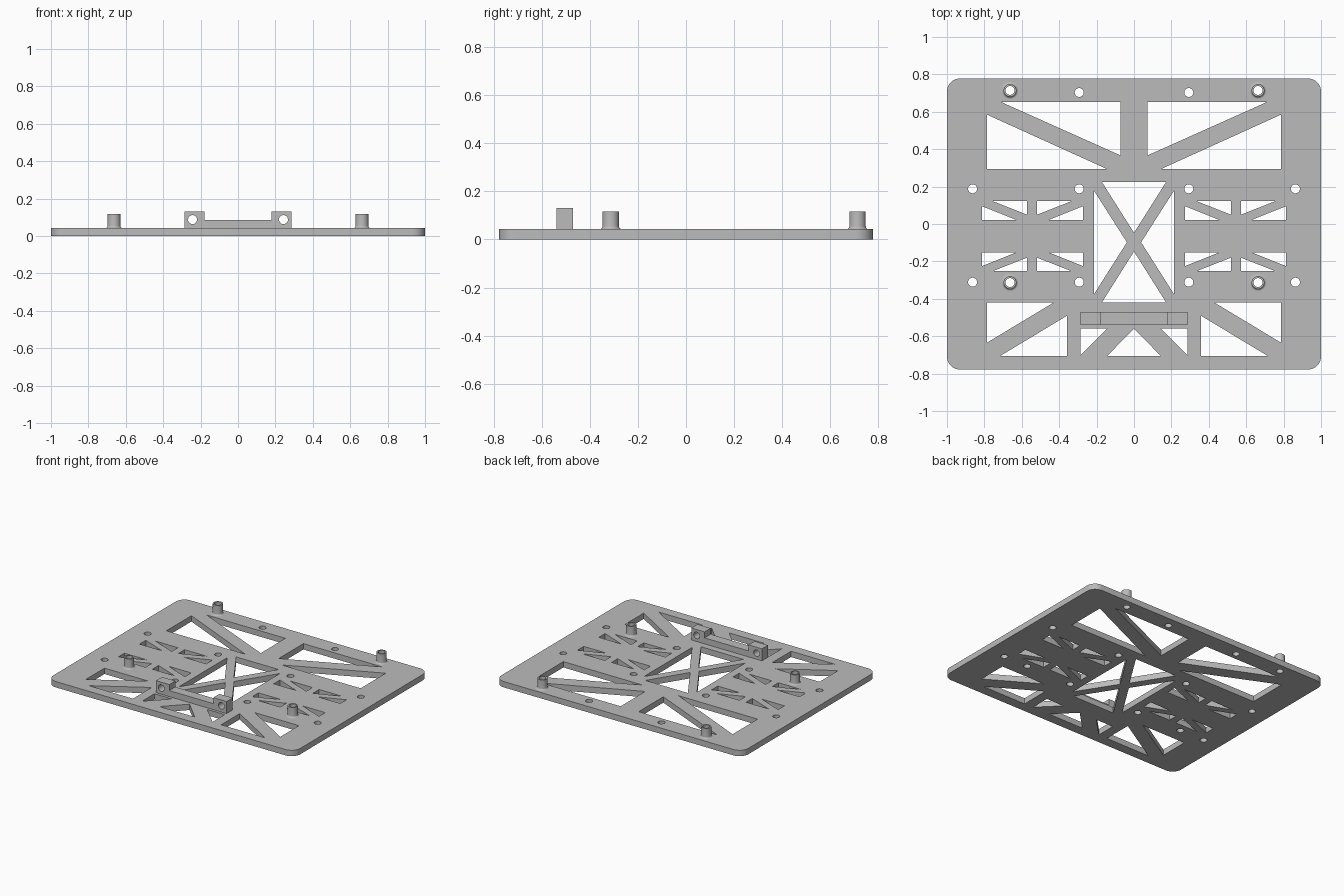
import bpy, bmesh
from math import sin, cos, pi, radians

old = bpy.data.objects.get("Cube")
if old:
    bpy.data.objects.remove(old, do_unlink=True)

grey = bpy.data.materials.new("light grey plastic")
grey.use_nodes = True
colour = (0.5, 0.5, 0.5, 1)
grey.diffuse_color = colour
grey.node_tree.nodes["Principled BSDF"].inputs["Base Color"].default_value = colour

THICK = 0.043
HOLE = 0.024


def arc(cx, cy, r, start=0.0, sweep=2 * pi, n=32):
    return [(cx + r * cos(start + sweep * i / n), cy + r * sin(start + sweep * i / n))
            for i in range(n + (sweep < 6))]


def flip(shape, sx, sy=0):
    """Mirror an outline about x = 0 and, when sy is set, about y = sy."""
    return [(x * sx, 2 * sy - y if sy else y) for x, y in shape]


def finish(name, bm):
    bmesh.ops.remove_doubles(bm, verts=bm.verts, dist=1e-5)
    bmesh.ops.recalc_face_normals(bm, faces=bm.faces)
    mesh = bpy.data.meshes.new(name)
    bm.to_mesh(mesh)
    bm.free()
    mesh.materials.append(grey)
    obj = bpy.data.objects.new(name, mesh)
    bpy.context.collection.objects.link(obj)
    bpy.ops.object.select_all(action='DESELECT')
    obj.select_set(True)
    bpy.context.view_layer.objects.active = obj
    bpy.ops.object.shade_smooth_by_angle(angle=radians(30))
    return obj


def extrude_outlines(name, outlines, thickness):
    """Fill the first outline, leave the others open, and thicken about z = 0."""
    curve = bpy.data.curves.new(name + "_profile", 'CURVE')
    curve.dimensions = '2D'
    curve.fill_mode = 'BOTH'
    curve.extrude = thickness / 2
    for outline in outlines:
        spline = curve.splines.new('POLY')
        spline.points.add(len(outline) - 1)
        for point, (x, y) in zip(spline.points, outline):
            point.co = (x, y, 0, 1)
        spline.use_cyclic_u = True
    temp = bpy.data.objects.new(name + "_profile", curve)
    bpy.context.collection.objects.link(temp)
    graph = bpy.context.evaluated_depsgraph_get()
    mesh = bpy.data.meshes.new_from_object(temp.evaluated_get(graph))
    bm = bmesh.new()
    bm.from_mesh(mesh)
    bpy.data.objects.remove(temp, do_unlink=True)
    bpy.data.curves.remove(curve)
    bpy.data.meshes.remove(mesh)
    return finish(name, bm)


# Base plate: rounded outline
R = 0.07
outline = []
for k, (sx, sy) in enumerate([(1, 1), (-1, 1), (-1, -1), (1, -1)]):
    outline += arc(sx * (1 - R), sy * (0.778 - R), R, k * pi / 2, pi / 2, 10)

# Truss openings on the left and right
side_cuts = [
    [(-.71, .652), (-.073, .652), (-.073, .367)],
    [(-.787, .585), (-.787, .295), (-.147, .295)],
    [(-.787, -.42), (-.43, -.42), (-.787, -.635)],
    [(-.715, -.705), (-.357, -.705), (-.357, -.49)],
    [(-.215, .18), (-.215, -.377), (-.038, -.098)],
    [(-.285, -.56), (-.143, -.56), (-.285, -.702)],
]
# Small vent triangles, repeated in two rows
MID = -0.065
vents = [
    [(-.813, .095), (-.813, .022), (-.63, .022)],
    [(-.755, .122), (-.572, .122), (-.572, .05)],
    [(-.518, .122), (-.335, .122), (-.518, .05)],
    [(-.273, .095), (-.273, .022), (-.455, .022)],
]
side_cuts += vents + [flip(v, 1, MID) for v in vents]
cuts = [flip(c, s) for c in side_cuts for s in (1, -1)]
# Openings on the centre line
cuts += [
    [(-.172, .225), (.172, .225), (0, -.047)],
    [(-.172, -.42), (.172, -.42), (0, -.147)],
    [(-.143, -.705), (.143, -.705), (0, -.56)],
]

# Screw holes, including those under the standoffs
screws = [(.293, .703), (.293, .188), (.863, .188), (.293, -.311), (.863, -.311)]
posts = [(.663, .714), (.663, -.313)]
cuts += [arc(s * x, y, HOLE) for x, y in screws + posts for s in (1, -1)]

plate = extrude_outlines("base_plate", [outline] + cuts, THICK)
plate.location.z = THICK / 2

# Bracket: low bar with a drilled block at each end
half = [(.286, THICK), (.286, .131), (.178, .131), (.178, .087)]
bracket = extrude_outlines(
    "bracket",
    [half + flip(half, -1)[::-1]] + [arc(s * .243, .088, HOLE) for s in (1, -1)],
    0.07)
bracket.rotation_euler.x = pi / 2
bracket.location.y = -0.505

# Standoffs: hollow posts with a filleted foot
POST, FILLET, TOP = 0.034, 0.012, 0.117
profile = [(HOLE, THICK), (HOLE, TOP), (POST, TOP)]
profile += arc(POST + FILLET, THICK + FILLET, FILLET, pi, pi / 2, 6)
SEGMENTS = 32
for (px, py), end in zip(posts, ("back", "front")):
    for s, side in ((1, "left"), (-1, "right")):
        bm = bmesh.new()
        rings = [[bm.verts.new((r * cos(2 * pi * i / SEGMENTS), r * sin(2 * pi * i / SEGMENTS), z))
                  for i in range(SEGMENTS)] for r, z in profile]
        for a, b in zip(rings, rings[1:]):
            for i in range(SEGMENTS):
                j = (i + 1) % SEGMENTS
                bm.faces.new((a[i], a[j], b[j], b[i]))
        post = finish(f"standoff_{end}_{side}", bm)
        post.location = (s * px, py, 0)
